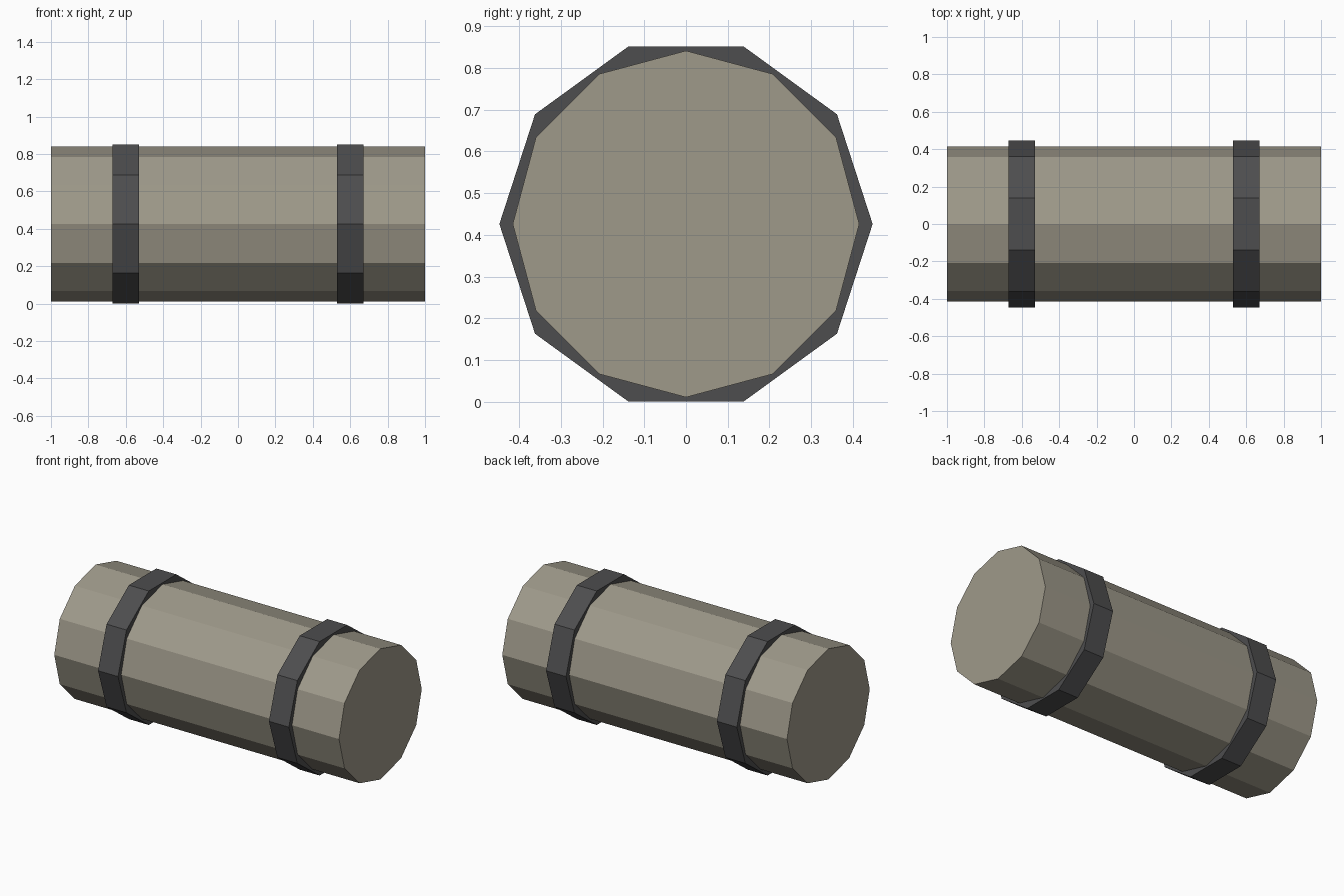
import bpy
import math

cube = bpy.data.objects.get("Cube")
if cube:
    bpy.data.objects.remove(cube, do_unlink=True)

AXIS_HEIGHT = 0.426


def make_material(name, rgb):
    mat = bpy.data.materials.new(name)
    mat.use_nodes = True
    mat.diffuse_color = (*rgb, 1)
    bsdf = next(n for n in mat.node_tree.nodes if n.type == "BSDF_PRINCIPLED")
    bsdf.inputs["Base Color"].default_value = (*rgb, 1)
    return mat


def lying_prism(name, sides, radius, length, x, mat):
    """Flat-shaded prism along x with corners at its front and back."""
    bpy.ops.mesh.primitive_cylinder_add(
        vertices=sides, radius=radius, depth=length,
        location=(x, 0, AXIS_HEIGHT), rotation=(0, math.pi / 2, 0))
    obj = bpy.context.object
    obj.name = name
    bpy.ops.object.transform_apply(location=False, rotation=True, scale=False)
    obj.data.materials.append(mat)
    return obj


canvas = make_material("warm grey canvas", (0.345, 0.32, 0.255))
strap = make_material("dark strap", (0.075, 0.075, 0.077))

# Rolled body
lying_prism("roll_body", 12, 0.415, 2.0, 0, canvas)

# Pair of straps around the roll
for side, x in (("right", -0.6), ("left", 0.6)):
    lying_prism(side + "_strap", 10, 0.447, 0.14, x, strap)
